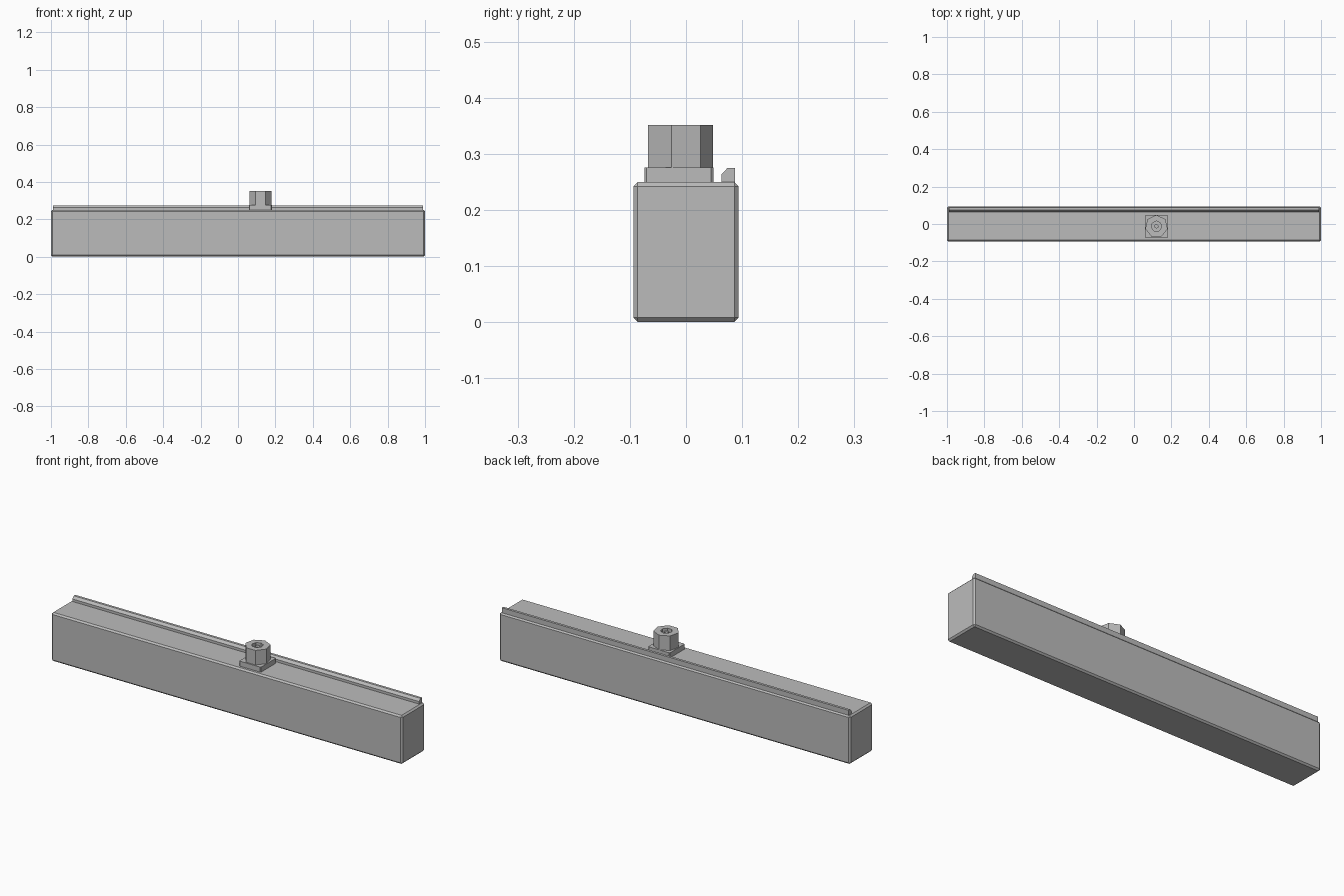
import bpy, bmesh
from math import pi, sin, cos
from mathutils import Matrix

cube = bpy.data.objects.get("Cube")
if cube:
    bpy.data.objects.remove(cube, do_unlink=True)

GREY = (0.5, 0.5, 0.5, 1)
grey = bpy.data.materials.new("plain grey")
grey.use_nodes = True
grey.diffuse_color = GREY
grey.node_tree.nodes["Principled BSDF"].inputs["Base Color"].default_value = GREY


def finish(name, bm):
    bmesh.ops.recalc_face_normals(bm, faces=bm.faces[:])
    mesh = bpy.data.meshes.new(name)
    bm.to_mesh(mesh)
    bm.free()
    mesh.materials.append(grey)
    obj = bpy.data.objects.new(name, mesh)
    bpy.context.collection.objects.link(obj)
    return obj


def chamfered_box(name, size, centre, chamfer, upright_only=False):
    bm = bmesh.new()
    bmesh.ops.create_cube(bm, size=1)
    bmesh.ops.scale(bm, vec=size, verts=bm.verts[:])
    bmesh.ops.translate(bm, vec=centre, verts=bm.verts[:])
    edges = [e for e in bm.edges if not upright_only
             or abs(e.verts[0].co.z - e.verts[1].co.z) > size[2] / 2]
    bmesh.ops.bevel(bm, geom=edges, offset=chamfer, segments=1, affect='EDGES')
    return finish(name, bm)


def lathe(name, profile, sides, centre):
    """Turn (radius, z) points into a faceted solid with one corner at +y."""
    bm = bmesh.new()
    rings = [[bm.verts.new((centre[0] + r * sin(2 * pi * i / sides),
                            centre[1] + r * cos(2 * pi * i / sides), z))
              for i in range(sides)] for r, z in profile]
    for a, b in zip(rings, rings[1:]):
        for i in range(sides):
            j = (i + 1) % sides
            bm.faces.new((a[i], a[j], b[j], b[i]))
    bm.faces.new(rings[0])
    bm.faces.new(rings[-1])
    return finish(name, bm)


# Long main body with chamfered edges
chamfered_box("body", (2, 0.188, 0.25), (0, 0, 0.125), 0.008)

# Rail along the rear top edge, with a sloped front corner
bm = bmesh.new()
outline = [(0.063, 0.245), (0.087, 0.245), (0.087, 0.275), (0.074, 0.275), (0.063, 0.263)]
end = bm.faces.new([bm.verts.new((-0.988, y, z)) for y, z in outline])
side = bmesh.ops.extrude_face_region(bm, geom=[end])
bmesh.ops.translate(bm, vec=(1.976, 0, 0),
                    verts=[v for v in side["geom"] if isinstance(v, bmesh.types.BMVert)])
finish("rear_rail", bm)

# Square mounting plate
CENTRE = (0.12, -0.0125)
chamfered_box("mounting_plate", (0.123, 0.123, 0.027), (*CENTRE, 0.2625), 0.004, True)

# Seven-sided collar with a socket, and the pin inside it
lathe("collar", [(0.061, 0.274), (0.061, 0.351), (0.028, 0.351), (0.028, 0.29)], 7, CENTRE)
lathe("centre_pin", [(0.011, 0.285), (0.011, 0.345)], 12, CENTRE)
